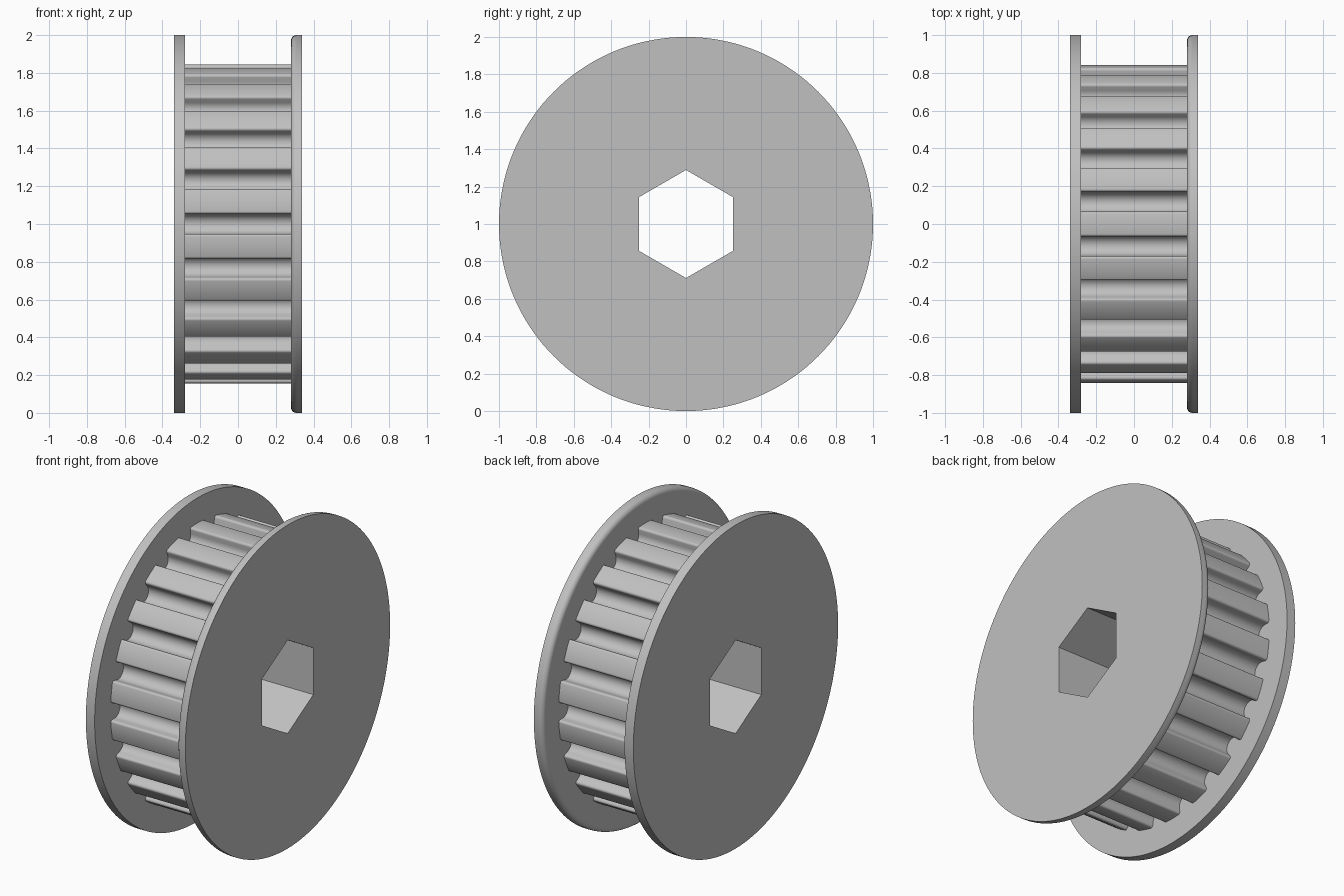
import bpy
from math import sin, cos, pi, tau, hypot, atan2, radians

cube = bpy.data.objects.get("Cube")
if cube:
    bpy.data.objects.remove(cube, do_unlink=True)

grey = bpy.data.materials.new("plain_grey")
grey.use_nodes = True
colour = (0.53, 0.53, 0.53, 1)
grey.diffuse_color = colour
grey.node_tree.nodes["Principled BSDF"].inputs["Base Color"].default_value = colour

RIM = 1.0         # flange radius
CREST = 0.845     # tooth tip radius
INNER, OUTER = 0.28, 0.34   # flange faces along the axle
TEETH = 22
SEGMENTS = 144


def circle(r, n=SEGMENTS):
    return [(r, tau * i / n) for i in range(n)]


def hexagon(n=SEGMENTS, flat=0.25):
    """Hexagon with a corner at the top, sampled at n polar angles."""
    return [(flat / cos((tau * i / n) % (pi / 3) - pi / 6), tau * i / n) for i in range(n)]


def loft(name, rings):
    """Skin a list of (x, polar outline) rings around the axle."""
    n = len(rings[0][1])
    verts = [(x, r * sin(a), RIM + r * cos(a)) for x, outline in rings for r, a in outline]
    faces = []
    for k in range(len(rings) - 1):
        for i in range(n):
            j = (i + 1) % n
            faces.append((k * n + i, k * n + j, (k + 1) * n + j, (k + 1) * n + i))
    mesh = bpy.data.meshes.new(name)
    mesh.from_pydata(verts, [], faces)
    mesh.materials.append(grey)
    obj = bpy.data.objects.new(name, mesh)
    bpy.context.collection.objects.link(obj)
    bpy.ops.object.select_all(action='DESELECT')
    obj.select_set(True)
    bpy.context.view_layer.objects.active = obj
    bpy.ops.object.shade_smooth_by_angle(angle=radians(30))
    return obj


def toothed_outline():
    """Round-bottomed grooves between teeth with softened tips."""
    half, centre, soft, steps = 0.053, 0.805, 0.014, 8
    # Half a groove: u runs sideways from its middle, v runs outward
    side = [(half * sin(pi / 2 * i / steps), centre - half * cos(pi / 2 * i / steps))
            for i in range(steps + 1)]
    u0 = half + soft
    v0 = (CREST ** 2 - u0 ** 2) ** 0.5 - soft
    side += [(u0 - soft * cos(pi / 2 * i / 5), v0 + soft * sin(pi / 2 * i / 5))
             for i in range(6)]
    groove = [(-u, v) for u, v in reversed(side[1:])] + side
    outline = []
    for t in range(TEETH):
        mid = tau * (t + 0.5) / TEETH
        outline.append((CREST, tau * t / TEETH))
        outline += [(hypot(u, v), mid + atan2(u, v)) for u, v in groove]
    return outline


# Toothed drum between the flanges
teeth = toothed_outline()
loft("toothed_drum", [(INNER, teeth), (-INNER, teeth)])

# Left flange, rounded on its inner rim
FILLET = 0.03
round_rim = [(INNER + FILLET * (1 - sin(pi / 2 * i / 6)),
              circle(RIM - FILLET * (1 - cos(pi / 2 * i / 6)))) for i in range(7)]
loft("left_flange", [(OUTER, hexagon()), (OUTER, circle(RIM))] + round_rim
     + [(INNER, circle(0.74))])

# Right flange, square rim
loft("right_flange", [(-INNER, circle(0.74)), (-INNER, circle(RIM)),
                      (-OUTER, circle(RIM)), (-OUTER, hexagon())])

# Hexagonal axle bore
loft("hex_bore", [(-OUTER, hexagon(6)), (OUTER, hexagon(6))])
